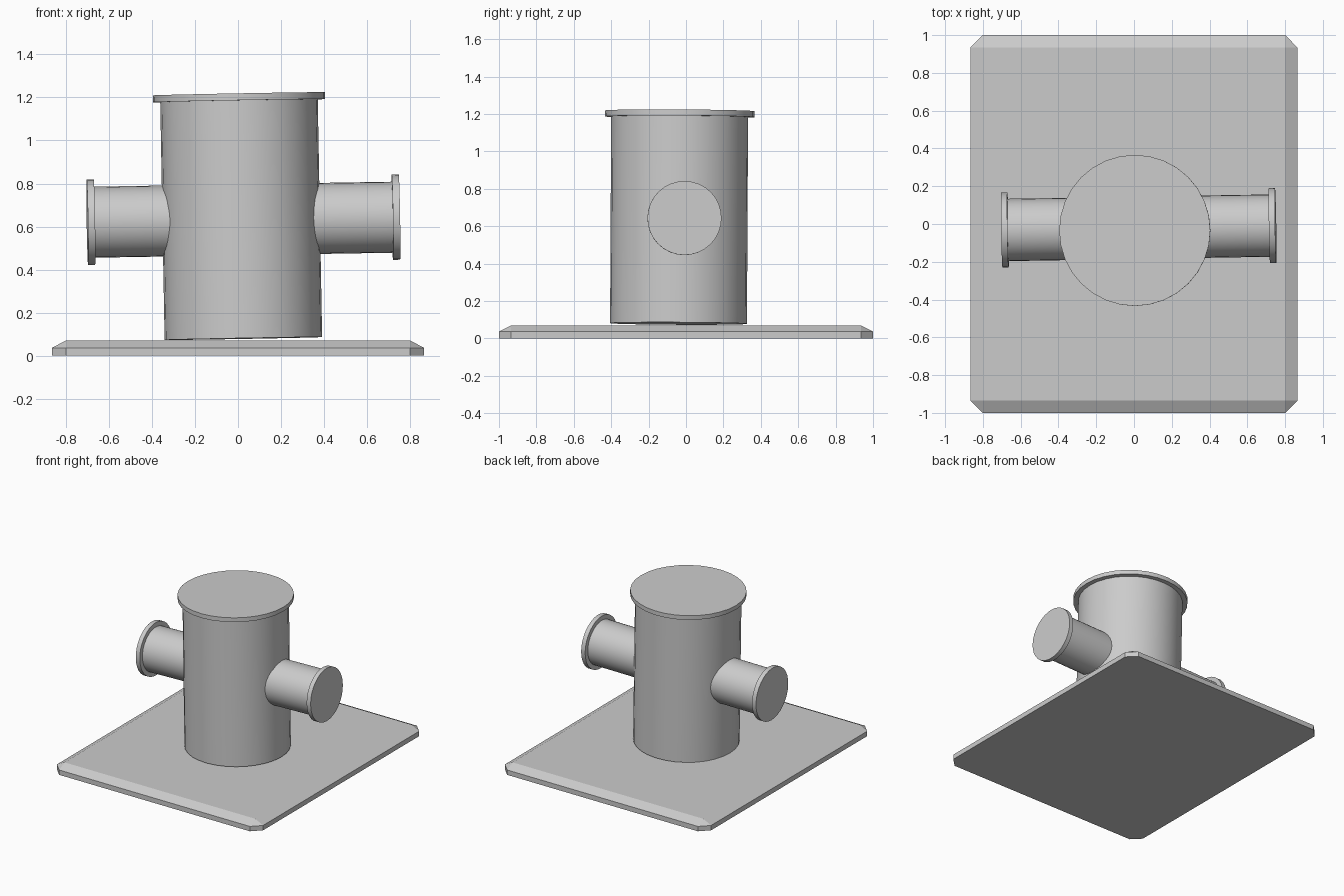
import bpy, bmesh
from mathutils import Vector, Matrix

if "Cube" in bpy.data.objects:
    bpy.data.objects.remove(bpy.data.objects["Cube"])


def finish(name, bm, smooth=False):
    mesh = bpy.data.meshes.new(name)
    bmesh.ops.recalc_face_normals(bm, faces=bm.faces[:])
    bm.to_mesh(mesh)
    bm.free()
    ob = bpy.data.objects.new(name, mesh)
    bpy.context.collection.objects.link(ob)
    if smooth:
        bpy.ops.object.select_all(action='DESELECT')
        ob.select_set(True)
        bpy.context.view_layer.objects.active = ob
        bpy.ops.object.shade_smooth_by_angle(angle=0.6)
    return ob


def cylinder(name, a, b, radius, sides=32):
    """Capped cylinder between two points."""
    a, b = Vector(a), Vector(b)
    axis = b - a
    rot = Vector((0, 0, 1)).rotation_difference(axis).to_matrix().to_4x4()
    bm = bmesh.new()
    bmesh.ops.create_cone(bm, cap_ends=True, segments=sides, radius1=radius,
                          radius2=radius, depth=axis.length,
                          matrix=Matrix.Translation((a + b) / 2) @ rot)
    return finish(name, bm, smooth=True)


# Base plate with cut corners and a sloped upper rim
X, Y, C = 0.865, 1.0, 0.065
bm = bmesh.new()
for sx in (-1, 1):
    for sy in (-1, 1):
        for z in (0, 0.037):
            bm.verts.new((sx * X, sy * (Y - C), z))
            bm.verts.new((sx * (X - C), sy * Y, z))
        bm.verts.new((sx * (X - C), sy * (Y - C), 0.07))
bmesh.ops.convex_hull(bm, input=bm.verts[:])
bmesh.ops.dissolve_limit(bm, angle_limit=0.01, verts=bm.verts[:], edges=bm.edges[:])
finish("base_plate", bm)

# Slightly leaning main drum with its lid
bottom, top = Vector((0.025, -0.04, 0.08)), Vector((0.004, -0.034, 1.217))
up = (top - bottom).normalized()
cylinder("drum", bottom, top - up * 0.03, 0.366)
cylinder("drum_lid", top - up * 0.032, top, 0.4)

# Side pipes sharing one slightly tilted axis, each with an end flange
left, right = Vector((-0.70, -0.032, 0.62)), Vector((0.75, -0.008, 0.644))
mid = (left + right) / 2
for side, end in (("left", left), ("right", right)):
    out = (end - mid).normalized()
    cylinder(side + "_pipe", mid + out * 0.27, end - out * 0.03, 0.165)
    cylinder(side + "_flange", end - out * 0.033, end, 0.198)
